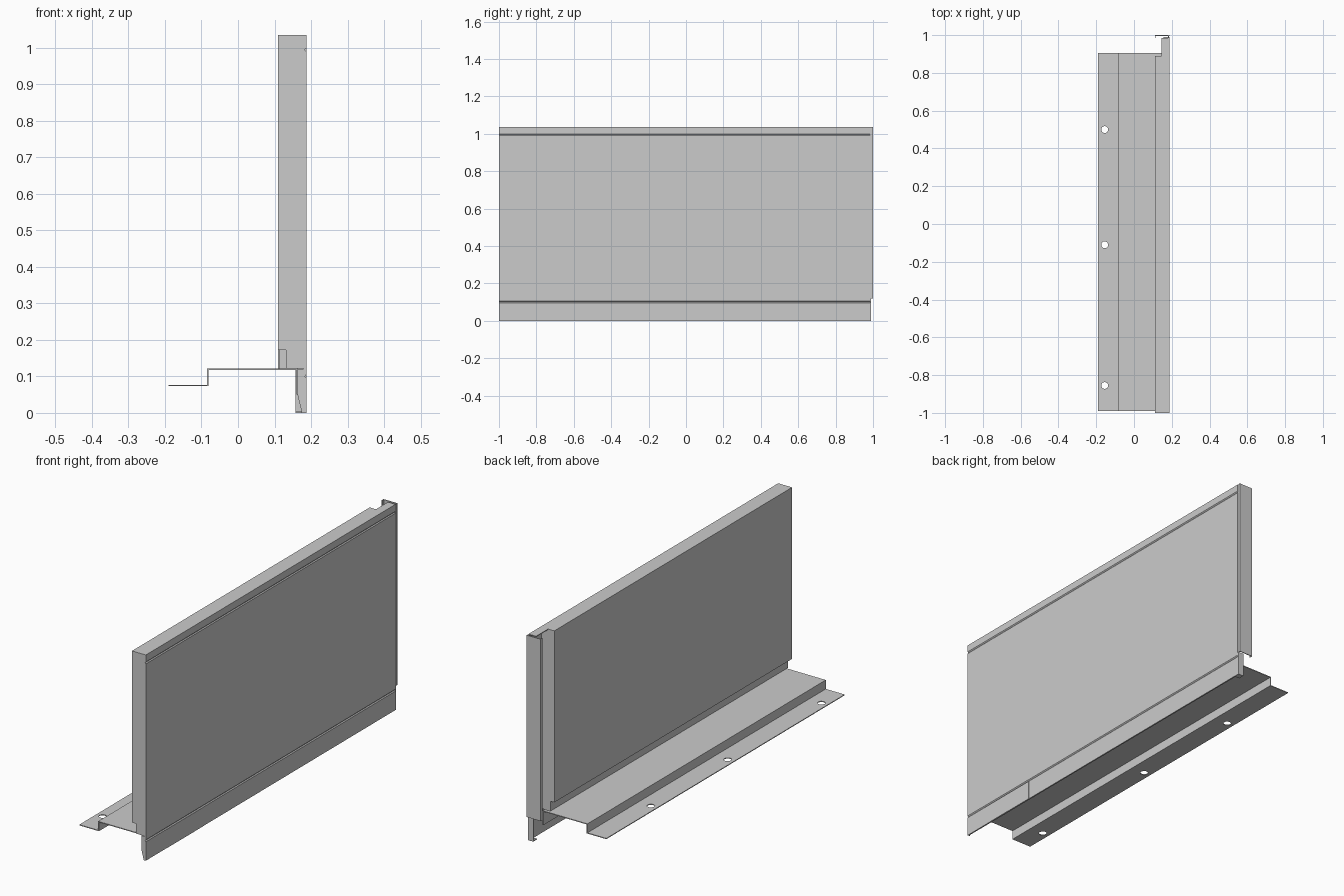
import bpy, bmesh, math
from mathutils import Vector

if "Cube" in bpy.data.objects:
    bpy.data.objects.remove(bpy.data.objects["Cube"])


def prism(name, pts, to3d, direction):
    """Extrude a closed 2D outline along a direction."""
    bm = bmesh.new()
    face = bm.faces.new([bm.verts.new(to3d(*p)) for p in pts])
    res = bmesh.ops.extrude_face_region(bm, geom=[face])
    verts = [v for v in res["geom"] if isinstance(v, bmesh.types.BMVert)]
    bmesh.ops.translate(bm, verts=verts, vec=Vector(direction))
    bmesh.ops.recalc_face_normals(bm, faces=bm.faces)
    mesh = bpy.data.meshes.new(name)
    bm.to_mesh(mesh)
    bm.free()
    ob = bpy.data.objects.new(name, mesh)
    bpy.context.collection.objects.link(ob)
    return ob


def along_y(name, pts, y0, y1):
    return prism(name, pts, lambda x, z: (x, y0, z), (0, y1 - y0, 0))


def along_z(name, pts, z0, z1):
    return prism(name, pts, lambda x, y: (x, y, z0), (0, 0, z1 - z0))


def box(name, x0, x1, y0, y1, z0, z1):
    return along_z(name, [(x0, y0), (x1, y0), (x1, y1), (x0, y1)], z0, z1)


FRONT, BACK, TOP, T = 0.187, 0.11, 1.035, 0.004

# Front sheet with two V grooves running along its length
outline = [(FRONT - 0.007, 0), (FRONT, 0)]
for z in (0.10, 0.995):
    outline += [(FRONT, z - 0.005), (FRONT - 0.004, z), (FRONT, z + 0.005)]
outline += [(FRONT, TOP), (FRONT - 0.007, TOP)]
along_y("front_sheet", outline, -1, 0.985)

# Panel body with a stepped lower back edge
along_y("panel_body", [(BACK, 0.172), (0.132, 0.172), (0.132, 0.122), (0.18, 0.122),
                       (0.18, TOP - T), (BACK, TOP - T)], -1, 0.89)

# Top flange, cut back where the end channel opens
along_z("top_flange", [(BACK, -1), (0.18, -1), (0.18, 0.985), (0.145, 0.985),
                       (0.145, 0.89), (BACK, 0.89)], TOP - T, TOP)

# Hooked flange at the far end
along_z("end_hook", [(0.184, 0.98), (0.184, 0.994), (FRONT, 0.994), (FRONT, 1.0),
                     (BACK, 1.0), (BACK, 0.984), (BACK + T, 0.984),
                     (BACK + T, 0.996), (0.18, 0.996), (0.18, 0.98)], 0.12, TOP)

# Lower skirt closures and cover strip
box("skirt_end_plate", 0.157, FRONT, 0.985, 0.99, 0, 0.12)
box("skirt_end_tab", 0.157, 0.181, 0.96, 0.986, 0, T)
along_y("skirt_near_cap", [(0.163, 0.12), (0.163, 0.05), (0.175, 0), (0.181, 0),
                           (0.181, 0.12)], -1, -0.996)
box("skirt_cover_strip", 0.186, FRONT + 0.001, -0.84, -0.55, 0, 0.095)

# Stepped mounting bracket
bracket = along_y("mounting_bracket", [
    (-0.19, 0.073), (-0.081, 0.073), (-0.081, 0.118), (0.16, 0.118), (0.16, 0.05),
    (0.164, 0.05), (0.164, 0.122), (-0.085, 0.122), (-0.085, 0.077), (-0.19, 0.077)],
    -0.99, 0.905)

# Bolt holes
for i, y in enumerate((0.50, -0.11, -0.855)):
    ring = [(-0.155 + 0.018 * math.cos(math.tau * k / 32),
             y + 0.018 * math.sin(math.tau * k / 32)) for k in range(32)]
    cutter = along_z(f"hole_cutter_{i}", ring, 0.05, 0.1)
    cutter.hide_render = True
    cutter.hide_set(True)
    mod = bracket.modifiers.new(f"hole_{i}", "BOOLEAN")
    mod.operation = "DIFFERENCE"
    mod.solver = "EXACT"
    mod.object = cutter
